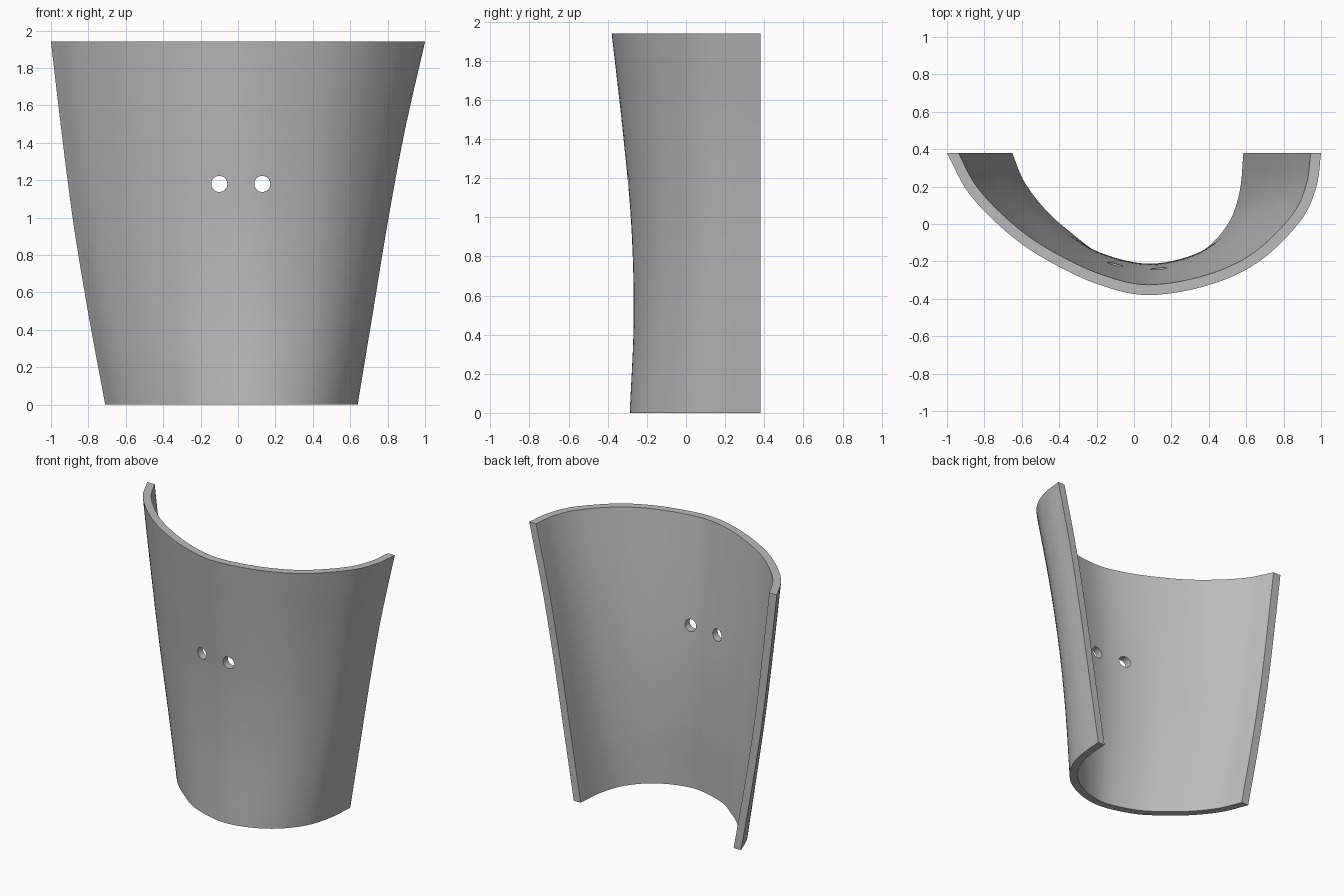
import bpy, bmesh
from mathutils import Vector

cube = bpy.data.objects.get("Cube")
if cube:
    bpy.data.objects.remove(cube, do_unlink=True)

HEIGHT, BACK, WALL = 1.94, 0.38, 0.055
COLS, ROWS = 60, 32

# Outer cross-sections, running from the right rim round the front to the left rim
TOP = [(-1, .38), (-.88, .16), (-.667, -.055), (-.453, -.2), (-.185, -.325), (.08, -.38),
       (.405, -.325), (.67, -.2), (.89, .016), (.975, .2), (1, .38)]
BOTTOM = [(-.71, .38), (-.635, .2), (-.51, .035), (-.37, -.09), (-.2, -.21), (.05, -.285),
          (.25, -.26), (.43, -.165), (.56, -.01), (.62, .17), (.64, .38)]
# Right edge x, left edge x and front y at evenly spaced heights
LEVELS = [(-.71, .64, -.285), (-.80, .72, -.266), (-.88, .80, -.28),
          (-.943, .89, -.325), (-1, 1, -.38)]


def spline(points, t):
    """Smooth curve through the points, t from 0 to 1."""
    pts = [Vector(p) for p in points]
    pts = [2 * pts[0] - pts[1]] + pts + [2 * pts[-1] - pts[-2]]
    f = t * (len(points) - 1)
    i = min(int(f), len(points) - 2)
    f -= i
    a, b, c, d = pts[i:i + 4]
    return b + (c - a) * (f / 2) + (2 * a - 5 * b + 4 * c - d) * (f * f / 2) \
        + (3 * b - a - 3 * c + d) * (f ** 3 / 2)


def outer_section(t):
    """Outer outline at relative height t, fitted to the edge profiles."""
    right, left, front = spline(LEVELS, t)
    outline = []
    for i in range(COLS + 1):
        p = Vector((0, 0))
        for section, weight in ((BOTTOM, 1 - t), (TOP, t)):
            q = spline(section, i / COLS)
            x0, x1 = section[0][0], section[-1][0]
            depth = BACK - section[5][1]
            p += weight * Vector(((q.x - x0) / (x1 - x0), (BACK - q.y) / depth))
        outline.append(Vector((right + p.x * (left - right), BACK - p.y * (BACK - front))))
    return outline


def inner_section(outer):
    """Outline moved inward by the wall thickness, ending flush with the back."""
    inner = []
    for i, p in enumerate(outer):
        d = (outer[min(i + 1, COLS)] - outer[max(i - 1, 0)]).normalized()
        q = p + Vector((-d.y, d.x)) * WALL
        if i in (0, COLS):
            q += d * ((BACK - q.y) / d.y)
        inner.append(q)
    return inner


# Curved guard shell
bm = bmesh.new()
rings = []
for r in range(ROWS + 1):
    outer = outer_section(r / ROWS)
    loop = outer + inner_section(outer)[::-1]
    rings.append([bm.verts.new((p.x, p.y, HEIGHT * r / ROWS)) for p in loop])
n = len(rings[0])
for low, high in zip(rings, rings[1:]):
    for i in range(n):
        j = (i + 1) % n
        bm.faces.new((low[i], low[j], high[j], high[i]))
for ring in (rings[0], rings[-1]):
    for i in range(COLS):
        bm.faces.new((ring[i], ring[i + 1], ring[n - 2 - i], ring[n - 1 - i]))
bmesh.ops.recalc_face_normals(bm, faces=bm.faces)
mesh = bpy.data.meshes.new("guard_shell")
bm.to_mesh(mesh)
bm.free()
shell = bpy.data.objects.new("guard_shell", mesh)
bpy.context.collection.objects.link(shell)

grey = bpy.data.materials.new("plain grey")
grey.use_nodes = True
grey.diffuse_color = (0.5, 0.5, 0.5, 1)
grey.node_tree.nodes["Principled BSDF"].inputs["Base Color"].default_value = (0.5, 0.5, 0.5, 1)
mesh.materials.append(grey)

# Two round holes through the front wall
for side, x in (("right", -0.1), ("left", 0.13)):
    bpy.ops.mesh.primitive_cylinder_add(vertices=32, radius=0.043, depth=0.4,
                                        location=(x, -0.28, 1.18), rotation=(1.5708, 0, 0))
    cutter = bpy.context.object
    cutter.name = side + "_hole_cutter"
    cutter.data.materials.append(grey)
    cutter.hide_render = True
    cut = shell.modifiers.new(side + "_hole", 'BOOLEAN')
    cut.operation = 'DIFFERENCE'
    cut.solver = 'EXACT'
    cut.object = cutter
    bpy.ops.object.select_all(action='DESELECT')
    shell.select_set(True)
    bpy.context.view_layer.objects.active = shell
    bpy.ops.object.modifier_apply(modifier=cut.name)
    bpy.data.objects.remove(cutter, do_unlink=True)

bpy.ops.object.shade_smooth_by_angle(angle=0.6)
